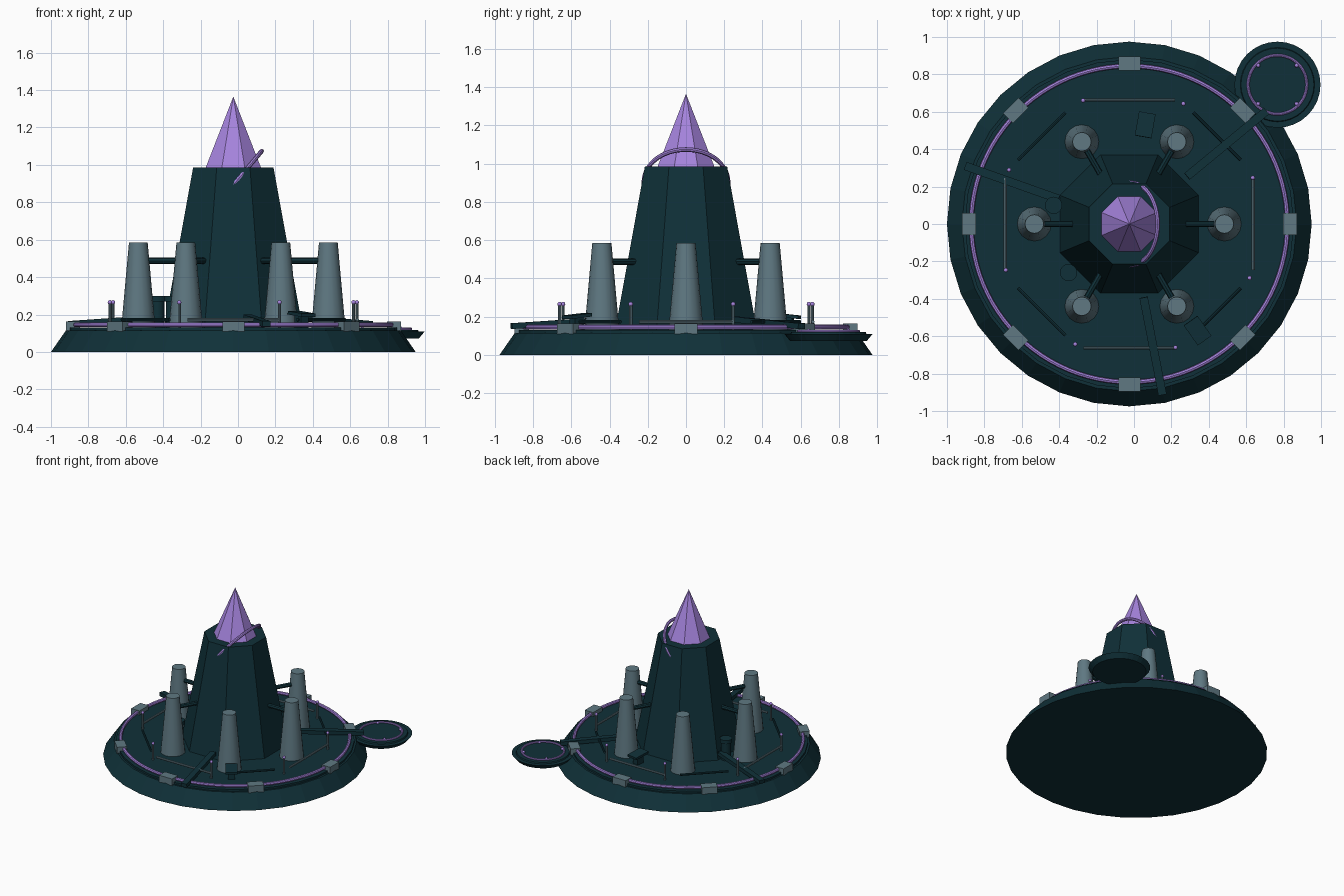
import bpy
from math import pi, sin, cos, radians
from mathutils import Vector, Matrix

if "Cube" in bpy.data.objects:
    bpy.data.objects.remove(bpy.data.objects["Cube"], do_unlink=True)

CX = -0.025  # platform centre


def material(name, rgb):
    m = bpy.data.materials.new(name)
    m.use_nodes = True
    m.diffuse_color = (*rgb, 1)
    m.node_tree.nodes["Principled BSDF"].inputs["Base Color"].default_value = (*rgb, 1)
    return m


TEAL = material("dark teal", (0.005, 0.03, 0.04))
GREY = material("slate grey", (0.115, 0.19, 0.225))
PURPLE = material("lilac", (0.38, 0.23, 0.73))


def polar(r, deg, z):
    a = radians(deg)
    return Vector((CX + r * cos(a), r * sin(a), z))


def finish(name, mat, smooth=False):
    ob = bpy.context.object
    ob.name = name
    ob.data.materials.append(mat)
    if smooth:
        bpy.ops.object.shade_smooth_by_angle(angle=radians(35))
    return ob


def frustum(name, mat, x, y, z0, z1, r0, r1, sides=32, turn=0.0, smooth=False):
    bpy.ops.mesh.primitive_cone_add(vertices=sides, radius1=r0, radius2=r1, depth=z1 - z0,
                                    location=(x, y, (z0 + z1) / 2), rotation=(0, 0, turn))
    return finish(name, mat, smooth)


def rod(name, mat, a, b, r, sides=8):
    d = b - a
    bpy.ops.mesh.primitive_cylinder_add(vertices=sides, radius=r, depth=d.length, location=(a + b) / 2,
                                        rotation=d.to_track_quat('Z', 'Y').to_euler())
    return finish(name, mat, True)


def box(name, mat, loc, size, turn=0.0, tilt=0.0):
    bpy.ops.mesh.primitive_cube_add(size=1, location=loc, rotation=(0, tilt, turn))
    ob = finish(name, mat)
    ob.data.transform(Matrix.Diagonal((*size, 1)))
    return ob


def ring(name, loc, r, tube, tilt=0.0, sides=64):
    bpy.ops.mesh.primitive_torus_add(major_radius=r, minor_radius=tube, major_segments=sides,
                                     minor_segments=8, location=loc, rotation=(0, tilt, 0))
    return finish(name, PURPLE, True)


def ball(name, loc, r):
    bpy.ops.mesh.primitive_uv_sphere_add(segments=10, ring_count=6, radius=r, location=loc)
    return finish(name, PURPLE, True)


# Platform
frustum("platform_base", TEAL, CX, 0, 0, 0.115, 0.975, 0.895)
frustum("platform_deck", TEAL, CX, 0, 0.11, 0.13, 0.88, 0.88)
ring("platform_ring", (CX, 0, 0.145), 0.845, 0.013, sides=96)
for i in range(8):
    box("ring_clamp", GREY, polar(0.858, 45 * i, 0.136), (0.075, 0.118, 0.055), radians(45 * i))

# Central tower, octagonal with flat sides facing the axes
OCT = 1 / cos(pi / 8)
frustum("tower", TEAL, CX, 0, 0.12, 0.985, 0.372 * OCT, 0.215 * OCT, 8, pi / 8)
frustum("tower_spire", PURPLE, CX, 0, 0.98, 1.365, 0.15 * OCT, 0, 8, pi / 8)
ring("tilted_halo", (CX + 0.01, 0, 0.905), 0.22, 0.012, radians(-50))

# Six chimneys tied to the tower
for i in range(6):
    p = polar(0.508, 60 * i, 0)
    frustum("chimney", GREY, p.x, p.y, 0.12, 0.585, 0.092, 0.05, 16, smooth=True)
    rod("chimney_strut", TEAL, polar(0.28, 60 * i, 0.487), polar(0.5, 60 * i, 0.487), 0.017)

# Octagonal fence: rails, posts and lamps
for i in range(8):
    a = 45 * i
    side = Vector((-sin(radians(a)), cos(radians(a)), 0))
    mid = polar(0.663, a, 0.173)
    half = 0.245 if i % 2 == 0 else 0.18
    rod("fence_rail", TEAL if i % 2 else GREY, mid - side * half, mid + side * half, 0.009)
    b = a + (20.5 if i % 2 == 0 else 20.8)
    rod("fence_post", GREY, polar(0.705, b, 0.12), polar(0.705, b, 0.265), 0.008)
    ball("fence_lamp", polar(0.705, b, 0.265), 0.012)

# Three walkways sloping out from the tower
for a, end in ((39.5, 0.95), (160.5, 0.93), (281, 0.93)):
    p, q = polar(0.4, a, 0.185), polar(end, a, 0.15)
    slope = (p.z - q.z) / (end - 0.4)
    box("walkway", TEAL, (p + q) / 2, ((q - p).length, 0.045, 0.03), radians(a), slope)

# Landing pad beside the platform
PX, PY = 0.767, 0.745
frustum("pad_disc", TEAL, PX, PY, 0.072, 0.108, 0.2, 0.23)
frustum("pad_top", TEAL, PX, PY, 0.105, 0.118, 0.2, 0.195)
ring("pad_ring", (PX, PY, 0.123), 0.157, 0.008, sides=48)
for i in range(4):
    a = pi / 4 + i * pi / 2
    ball("pad_lamp", (PX + 0.145 * cos(a), PY + 0.145 * sin(a), 0.125), 0.011)

# Deck consoles: pedestal with a tilted panel
for x, y, turn in ((0.06, 0.53, 80), (0.34, -0.57, -55)):
    box("console_pedestal", TEAL, (x, y, 0.16), (0.06, 0.05, 0.08), radians(turn))
    box("console_panel", TEAL, (x, y, 0.203), (0.13, 0.09, 0.018), radians(turn), 0.1)

# Capped drums near the tower
for x, y in ((-0.43, 0.1), (-0.35, -0.26)):
    frustum("drum", TEAL, x, y, 0.12, 0.275, 0.036, 0.036, 16, smooth=True)
    frustum("drum_cap", TEAL, x, y, 0.27, 0.3, 0.046, 0.046, 16, smooth=True)
